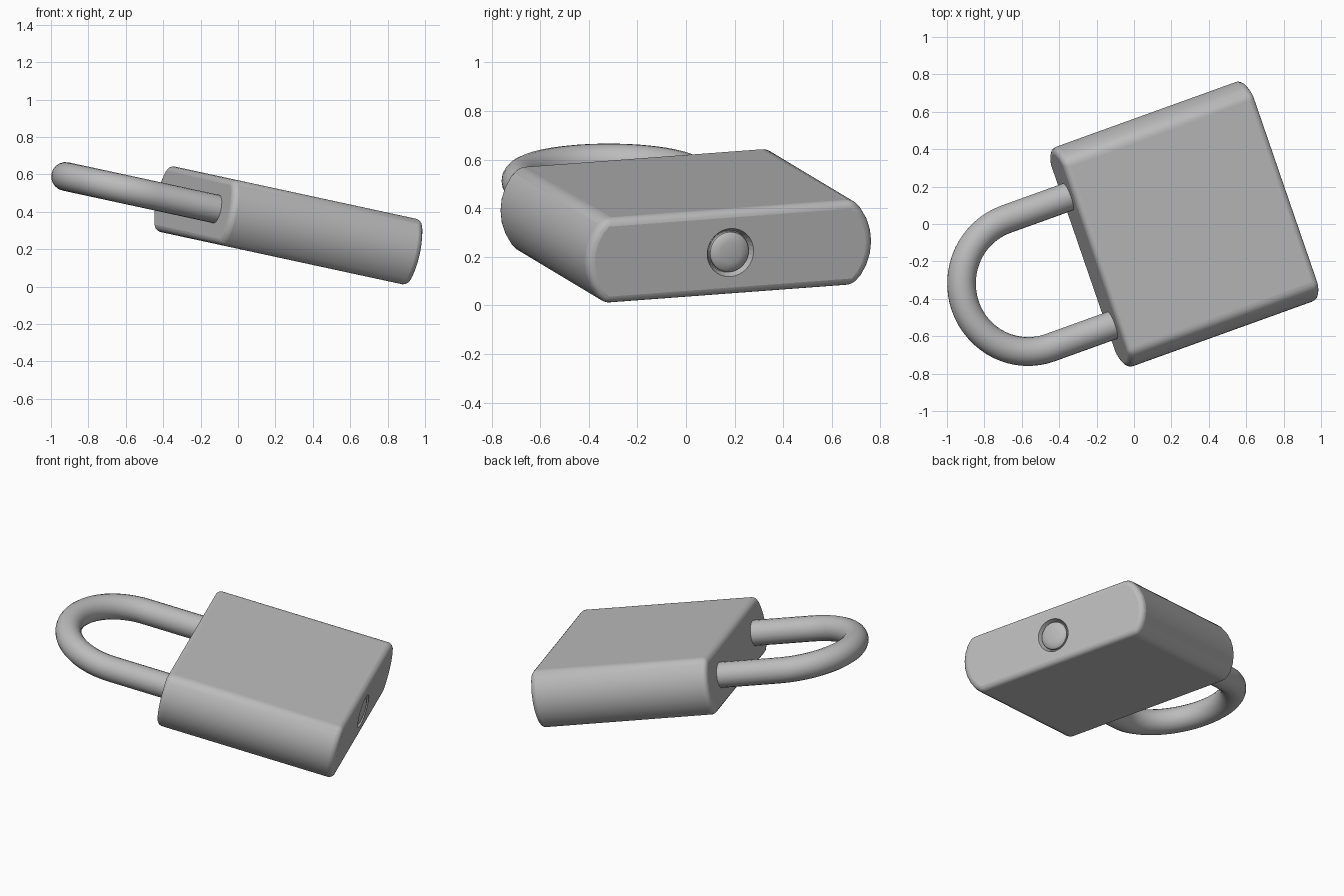
import bpy, bmesh
from math import sin, cos, pi, radians, atan2
from mathutils import Matrix, Vector

cube = bpy.data.objects.get("Cube")
if cube:
    bpy.data.objects.remove(cube)

# Lock frame: x runs from shackle to base, y across, z through the thickness
POSE = Matrix.Rotation(radians(12.2), 4, 'Y') @ Matrix.Rotation(radians(19.4), 4, 'Z')
MID_Y, MID_Z = -0.065, 0.377
TOP_END, BASE_END = -0.37, 0.735

steel = bpy.data.materials.new("grey steel")
steel.use_nodes = True
GREY = (0.5, 0.5, 0.5, 1)
steel.diffuse_color = GREY
steel.node_tree.nodes["Principled BSDF"].inputs["Base Color"].default_value = GREY


def add_object(name, bm):
    bmesh.ops.recalc_face_normals(bm, faces=bm.faces)
    mesh = bpy.data.meshes.new(name)
    bm.to_mesh(mesh)
    bm.free()
    mesh.materials.append(steel)
    obj = bpy.data.objects.new(name, mesh)
    bpy.context.collection.objects.link(obj)
    obj.matrix_world = POSE
    return obj


def smooth(obj, angle):
    bpy.ops.object.select_all(action='DESELECT')
    obj.select_set(True)
    bpy.context.view_layer.objects.active = obj
    bpy.ops.object.shade_smooth_by_angle(angle=radians(angle))


def revolve(name, profile, steps=32):
    """Turn (x, radius) points around the lock's long axis."""
    bm = bmesh.new()
    verts = [bm.verts.new((x, MID_Y + r, MID_Z)) for x, r in profile]
    edges = [bm.edges.new(pair) for pair in zip(verts, verts[1:])]
    bmesh.ops.spin(bm, geom=verts + edges, cent=(0, MID_Y, MID_Z), axis=(1, 0, 0),
                   angle=2 * pi, steps=steps)
    bmesh.ops.remove_doubles(bm, verts=bm.verts, dist=0.0001)
    return add_object(name, bm)


# Body: flat top and bottom with bulging sides, extruded along the lock
half_flat, half_thick, bulge, arc_steps = 0.543, 0.179, 0.08, 8
spread = 2 * atan2(bulge, half_thick)
radius = half_thick / sin(spread)
section = []
for side in (1, -1):
    for i in range(arc_steps + 1):
        a = spread * (2 * i / arc_steps - 1)
        y = half_flat + bulge - radius + radius * cos(a)
        section.append((MID_Y + side * y, MID_Z + side * radius * sin(a)))
bm = bmesh.new()
face = bm.faces.new([bm.verts.new((TOP_END, y, z)) for y, z in section])
grown = bmesh.ops.extrude_face_region(bm, geom=[face], use_keep_orig=True)
bmesh.ops.translate(bm, vec=(BASE_END - TOP_END, 0, 0),
                    verts=[g for g in grown["geom"] if isinstance(g, bmesh.types.BMVert)])
body = add_object("body", bm)
bevel = body.modifiers.new("soft edges", 'BEVEL')
bevel.width, bevel.segments = 0.032, 4
bevel.limit_method, bevel.angle_limit = 'ANGLE', radians(25)

# Keyhole recess, cut into the base
cutter = revolve("keyhole_cutter", [(BASE_END - 0.03, 0), (BASE_END - 0.03, 0.088),
                                    (BASE_END + 0.02, 0.11), (BASE_END + 0.02, 0)])
cutter.hide_render = True
cutter.hide_set(True)
recess = body.modifiers.new("keyhole recess", 'BOOLEAN')
recess.operation, recess.object, recess.solver = 'DIFFERENCE', cutter, 'EXACT'
smooth(body, 35)

# Domed lock plug filling the recess
plug = revolve("lock_plug", [(BASE_END - 0.05, 0), (BASE_END - 0.05, 0.084),
                             (BASE_END - 0.012, 0.084), (BASE_END - 0.003, 0.076),
                             (BASE_END + 0.003, 0.045), (BASE_END + 0.005, 0)])
smooth(plug, 40)

# Shackle: a round tube swept along a U
bend_x, bend_y, bend_r, tube_r, sides = -0.73, -0.08, 0.364, 0.077, 20
arc = [pi / 2 + pi * i / 32 for i in range(33)]
path = [(Vector((bend_x + bend_r * cos(a), bend_y + bend_r * sin(a), MID_Z + 0.004)), a) for a in arc]
leg = Vector((TOP_END + 0.06 - bend_x, 0, 0))
path = [(path[0][0] + leg, arc[0])] + path + [(path[-1][0] + leg, arc[-1])]
bm = bmesh.new()
rings = []
for p, a in path:
    out = Vector((cos(a), sin(a), 0))
    turns = [2 * pi * k / sides for k in range(sides)]
    rings.append([bm.verts.new(p + tube_r * (out * cos(t) + Vector((0, 0, sin(t))))) for t in turns])
for r0, r1 in zip(rings, rings[1:]):
    for k in range(sides):
        n = (k + 1) % sides
        bm.faces.new((r0[k], r0[n], r1[n], r1[k]))
bm.faces.new(rings[0])
bm.faces.new(rings[-1])
smooth(add_object("shackle", bm), 40)
